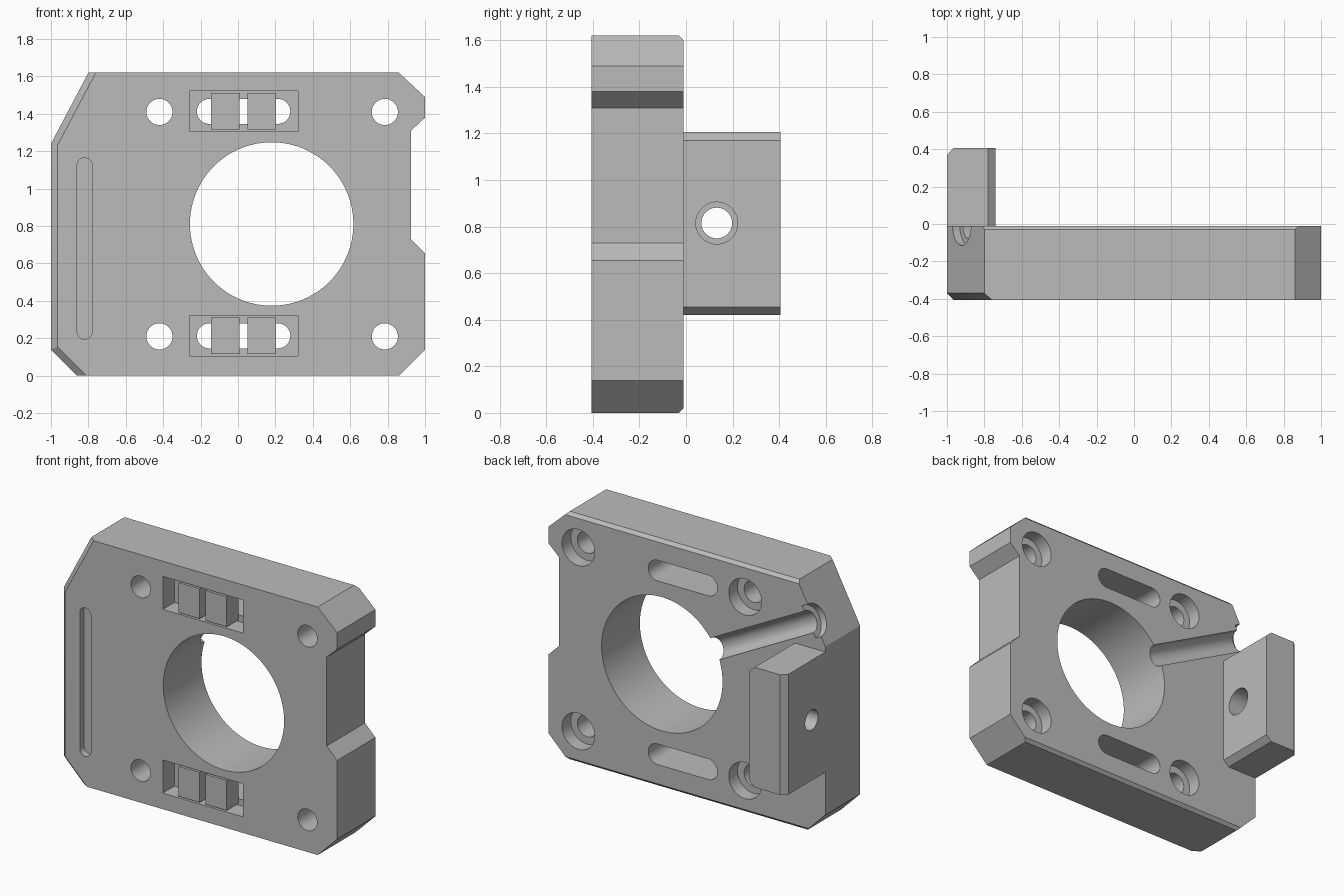
import bpy, bmesh, math
from mathutils import Vector

FRONT, BACK = -0.405, -0.01
HOLE = Vector((0.18, 0, 0.811))          # centre of the large bore
LOW, HIGH = 0.21, 1.41                   # heights of the screw rows

old = bpy.data.objects.get("Cube")
if old:
    bpy.data.objects.remove(old)

grey = bpy.data.materials.new("plain_grey")
grey.use_nodes = True
COLOUR = (0.5, 0.5, 0.5, 1)
grey.diffuse_color = COLOUR
grey.node_tree.nodes["Principled BSDF"].inputs["Base Color"].default_value = COLOUR


def finish(name, bm):
    bmesh.ops.recalc_face_normals(bm, faces=bm.faces)
    mesh = bpy.data.meshes.new(name)
    bm.to_mesh(mesh)
    bm.free()
    mesh.materials.append(grey)
    obj = bpy.data.objects.new(name, mesh)
    bpy.context.collection.objects.link(obj)
    return obj


def prism(outline, y0, y1):
    """Extrude an x-z outline along y."""
    bm = bmesh.new()
    face = bm.faces.new([bm.verts.new((x, y0, z)) for x, z in outline])
    grown = bmesh.ops.extrude_face_region(bm, geom=[face])["geom"]
    verts = [v for v in grown if isinstance(v, bmesh.types.BMVert)]
    bmesh.ops.translate(bm, vec=(0, y1 - y0, 0), verts=verts)
    bmesh.ops.recalc_face_normals(bm, faces=bm.faces)
    return bm


def rect(x0, x1, z0, z1):
    return [(x0, z0), (x1, z0), (x1, z1), (x0, z1)]


def stadium(x0, x1, z0, z1, steps=16):
    """Outline of a slot with round ends, in either direction."""
    r = min(x1 - x0, z1 - z0) / 2
    upright = (z1 - z0) > (x1 - x0)
    first = 0 if upright else -math.pi / 2
    ends = [(x1 - r, z1 - r), (x0 + r, z0 + r)]
    return [(cx + r * math.cos(first + k * math.pi + i * math.pi / steps),
             cz + r * math.sin(first + k * math.pi + i * math.pi / steps))
            for k, (cx, cz) in enumerate(ends) for i in range(steps + 1)]


def bevel(bm, width, rule):
    edges = [e for e in bm.edges if rule(*[v.co for v in e.verts])]
    bmesh.ops.bevel(bm, geom=edges, offset=width, offset_type='OFFSET',
                    segments=1, affect='EDGES')


def rod(start, end, radius, sides=48):
    """Closed cylinder between two points."""
    start, end = Vector(start), Vector(end)
    axis = end - start
    bm = bmesh.new()
    bmesh.ops.create_cone(bm, cap_ends=True, segments=sides, radius1=radius,
                          radius2=radius, depth=axis.length)
    bmesh.ops.rotate(bm, matrix=axis.to_track_quat('Z', 'Y').to_matrix(), verts=bm.verts)
    bmesh.ops.translate(bm, vec=(start + end) / 2, verts=bm.verts)
    return bm


def combine(target, bm, operation='DIFFERENCE'):
    tool = finish("tool", bm)
    tool.hide_render = True
    mod = target.modifiers.new("combine", 'BOOLEAN')
    mod.operation, mod.object, mod.solver = operation, tool, 'EXACT'
    bpy.context.view_layer.objects.active = target
    bpy.ops.object.modifier_apply(modifier=mod.name)
    bpy.data.objects.remove(tool)


# Plate with cut corners and a notch on the +x side
bm = prism([(-0.8, 1.62), (0.86, 1.62), (1, 1.49), (1, 1.38), (0.925, 1.31),
            (0.925, 0.73), (1, 0.655), (1, 0.14), (0.86, 0), (-0.86, 0),
            (-1, 0.14), (-1, 1.24)], FRONT, BACK)
near = lambda a, b: abs(a - b) < 0.001
bevel(bm, 0.035, lambda a, b: near(a.y, FRONT) and near(b.y, FRONT)
      and max(a.x, b.x) < -0.7)
bevel(bm, 0.02, lambda a, b: near(a.y, BACK) and near(b.y, BACK)
      and near(a.z, b.z) and (near(a.z, 0) or near(a.z, 1.62)))
plate = finish("mount_plate", bm)

# Rear tab with chamfered edges
bm = prism([(-1, 0.42), (-0.78, 0.42), (-0.74, 0.455), (-0.74, 1.17),
            (-0.78, 1.205), (-1, 1.205)], BACK, 0.405)
bevel(bm, 0.036, lambda a, b: near(a.x, -1) and near(b.x, -1)
      and near(a.y, 0.405) and near(b.y, 0.405))
combine(plate, bm, 'UNION')

# Large bore
combine(plate, rod((HOLE.x, -1, HOLE.z), (HOLE.x, 1, HOLE.z), 0.437, 96))

# Screw holes, counterbored from the back
for x in (-0.42, 0.785):
    for z in (LOW, HIGH):
        combine(plate, rod((x, -1, z), (x, 0.1, z), 0.07))
        combine(plate, rod((x, BACK - 0.09, z), (x, 0.1, z), 0.118))

# Front pockets, each opening into a through slot and holding two blocks
for row, z in (("lower", LOW + 0.003), ("upper", HIGH + 0.003)):
    combine(plate, prism(rect(-0.26, 0.32, z - 0.108, z + 0.108), -0.6, FRONT + 0.12))
    combine(plate, prism(stadium(-0.22, 0.28, z - 0.067, z + 0.067), -0.5, 0.1))
    for side, x in (("right", -0.145), ("left", 0.05)):
        finish(f"{row}_{side}_pocket_block",
               prism(rect(x, x + 0.152, z - 0.098, z + 0.098), FRONT, FRONT + 0.12))

# Shallow upright groove in the front
combine(plate, prism(stadium(-0.86, -0.78, 0.195, 1.165), -0.6, FRONT + 0.045))

# Slanted channel in the back, from the bore out through the cut corner
out = Vector((-0.885, 0, 0.466)).normalized()
centre = HOLE + Vector((0, BACK, 0))
combine(plate, rod(centre + out * 0.2, centre + out * 1.5, 0.07))
combine(plate, rod(centre + out * 1.2, centre + out * 1.5, 0.105))

# Cross hole through the tab, wider on the inner side
combine(plate, rod((-1.2, 0.132, 0.815), (-0.5, 0.132, 0.815), 0.066))
combine(plate, rod((-0.87, 0.132, 0.815), (-0.5, 0.132, 0.815), 0.09))

# Smooth the round walls, keep the edges sharp
bpy.ops.object.select_all(action='DESELECT')
plate.select_set(True)
bpy.context.view_layer.objects.active = plate
bpy.ops.object.shade_smooth_by_angle(angle=math.radians(20))
